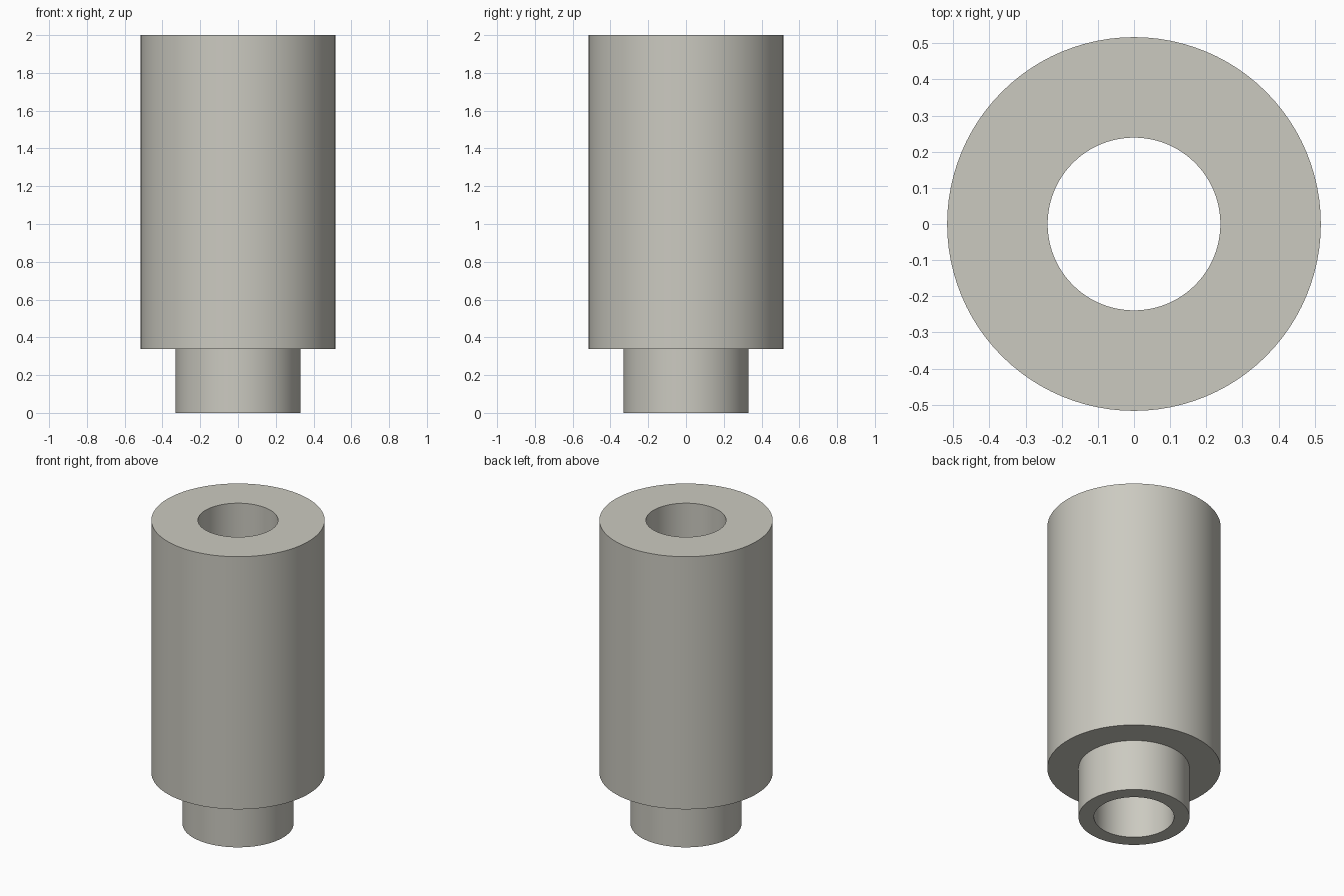
import bpy
import bmesh
import math

cube = bpy.data.objects.get("Cube")
if cube:
    bpy.data.objects.remove(cube, do_unlink=True)

SEGMENTS = 96
BODY_R, NECK_R, BORE_R = 0.517, 0.331, 0.239
STEP_Z, TOP_Z = 0.337, 2.0

# Warm grey material
grey = bpy.data.materials.new("warm_grey")
grey.use_nodes = True
color = (0.60, 0.59, 0.53, 1.0)
grey.diffuse_color = color
grey.node_tree.nodes["Principled BSDF"].inputs["Base Color"].default_value = color

# Closed half-section of the stepped bushing: bore, neck, shoulder, body
profile = [(BORE_R, 0), (NECK_R, 0), (NECK_R, STEP_Z),
           (BODY_R, STEP_Z), (BODY_R, TOP_Z), (BORE_R, TOP_Z)]

# Revolve the section around z
bm = bmesh.new()
verts = [bm.verts.new((r, 0, z)) for r, z in profile]
edges = [bm.edges.new((a, b)) for a, b in zip(verts, verts[1:] + verts[:1])]
bmesh.ops.spin(bm, geom=verts + edges, cent=(0, 0, 0), axis=(0, 0, 1),
               angle=math.tau, steps=SEGMENTS, use_duplicate=False)
bmesh.ops.remove_doubles(bm, verts=bm.verts[:], dist=0.0001)
bmesh.ops.recalc_face_normals(bm, faces=bm.faces[:])

mesh = bpy.data.meshes.new("stepped_bushing")
bm.to_mesh(mesh)
bm.free()
mesh.materials.append(grey)
bushing = bpy.data.objects.new("stepped_bushing", mesh)
bpy.context.collection.objects.link(bushing)

# Smooth walls, sharp rims
bpy.ops.object.select_all(action="DESELECT")
bushing.select_set(True)
bpy.context.view_layer.objects.active = bushing
bpy.ops.object.shade_smooth_by_angle(angle=math.radians(30))
